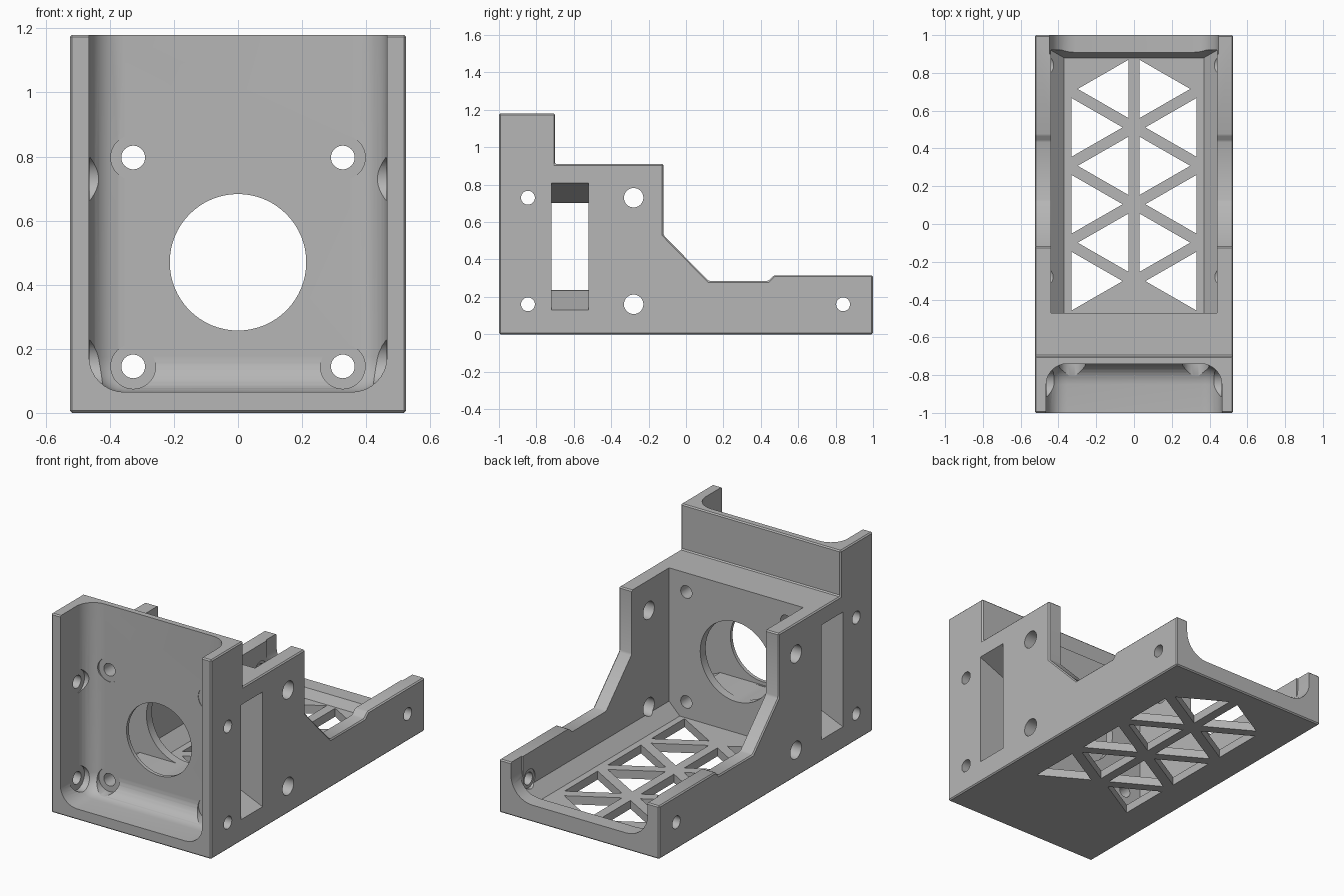
import bpy, bmesh, math
from mathutils import Matrix, Vector

old = bpy.data.objects.get("Cube")
if old:
    bpy.data.objects.remove(old, do_unlink=True)

grey = bpy.data.materials.new("matte grey")
grey.use_nodes = True
grey.diffuse_color = (0.47, 0.47, 0.47, 1)
grey.node_tree.nodes["Principled BSDF"].inputs["Base Color"].default_value = (0.47, 0.47, 0.47, 1)


def finish(bm, name):
    bmesh.ops.recalc_face_normals(bm, faces=bm.faces)
    mesh = bpy.data.meshes.new(name)
    bm.to_mesh(mesh)
    bm.free()
    mesh.materials.append(grey)
    obj = bpy.data.objects.new(name, mesh)
    bpy.context.collection.objects.link(obj)
    return obj


def prism(name, points, axis, lo, hi, bevel=0):
    """Extrude a 2D outline along x, y or z."""
    place = {"x": lambda a, b: (lo, a, b), "y": lambda a, b: (a, lo, b), "z": lambda a, b: (a, b, lo)}[axis]
    bm = bmesh.new()
    face = bm.faces.new([bm.verts.new(place(a, b)) for a, b in points])
    new = bmesh.ops.extrude_face_region(bm, geom=[face])["geom"]
    step = Vector([hi - lo if axis == c else 0 for c in "xyz"])
    bmesh.ops.translate(bm, vec=step, verts=[g for g in new if isinstance(g, bmesh.types.BMVert)])
    if bevel:
        bmesh.ops.recalc_face_normals(bm, faces=bm.faces)
        bmesh.ops.bevel(bm, geom=bm.edges[:], offset=bevel, segments=1, affect="EDGES")
    return finish(bm, name)


def box(name, lo, hi, radius=0, only=None):
    """Box with optional rounded edges, all or along one axis."""
    bm = bmesh.new()
    bmesh.ops.create_cube(bm, size=1)
    for v in bm.verts:
        v.co = Vector([l if c < 0 else h for c, l, h in zip(v.co, lo, hi)])
    if radius:
        edges = [e for e in bm.edges
                 if only is None or abs((e.verts[0].co - e.verts[1].co)[only]) > 0.001]
        bmesh.ops.bevel(bm, geom=edges, offset=radius, segments=8, profile=0.5, affect="EDGES")
    return finish(bm, name)


def cylinder(name, axis, a, b, radius, lo, hi, sides=40):
    ring = [(a + radius * math.cos(t * math.tau / sides), b + radius * math.sin(t * math.tau / sides))
            for t in range(sides)]
    return prism(name, ring, axis, lo, hi)


# Bracket body from its side outline
outline = [(-1, 0), (1, 0), (1, 0.315), (0.47, 0.315), (0.44, 0.285), (0.12, 0.285),
           (-0.12, 0.53), (-0.12, 0.91), (-0.7, 0.91), (-0.7, 1.18), (-1, 1.18)]
body = prism("motor_bracket", outline, "x", -0.525, 0.525, bevel=0.007)
cutters = []

# Rounded front recess
cutters.append(box("front_recess", (-0.465, -1.4, 0.065), (0.465, -0.74, 1.6), 0.11))

# Rear tray with sloped lower edges
bm = bmesh.new()
for x, y0, y1, z in ((0.44, -0.47, 0.92, 1.3), (0.44, -0.47, 0.92, 0.12), (0.37, -0.47, 0.88, 0.05)):
    for s in (-1, 1):
        bm.verts.new((s * x, y0, z))
        bm.verts.new((s * x, y1, z))
bmesh.ops.convex_hull(bm, input=bm.verts[:])
bmesh.ops.dissolve_limit(bm, angle_limit=0.01, verts=bm.verts[:], edges=bm.edges[:])
cutters.append(finish(bm, "tray"))

# Scooped end wall
cutters.append(box("end_scoop", (-0.448, 0.9, 0.1), (0.448, 1.2, 0.8), 0.14, only=1))

# Shaft opening, with a wider seat behind the front plate
cutters.append(cylinder("shaft_hole", "y", 0, 0.47, 0.213, -0.9, -0.4, 64))
cutters.append(cylinder("shaft_seat", "y", 0, 0.47, 0.236, -0.71, -0.4, 64))

# Side windows that narrow inwards
cutters.append(box("window_core", (-0.29, -0.719, 0.237), (0.29, -0.521, 0.703)))
for s in (-1, 1):
    flare = [(s * 0.28, 0.235), (s * 0.6, 0.098), (s * 0.6, 0.842), (s * 0.28, 0.705)]
    cutters.append(prism("window_flare", flare, "y", -0.72, -0.52))

# Cross holes through both side walls, with clearance inside
for y, z, r in ((-0.845, 0.73, 0.037), (-0.845, 0.16, 0.037), (-0.28, 0.73, 0.052),
                (-0.28, 0.16, 0.052), (0.84, 0.16, 0.037)):
    for s in (-1, 1):
        cutters.append(cylinder("side_hole", "x", y, z, r, s * 0.4, s * 0.6))
        if y < -0.8:
            cutters.append(cylinder("side_clearance", "x", y, z, 0.07, s * 0.3, s * 0.464))
        elif y > 0.8:
            cutters.append(cylinder("side_clearance", "x", y, z, 0.055, s * 0.3, s * 0.445))

# Screw holes in the front plate
for s in (-1, 1):
    for z in (0.145, 0.797):
        cutters.append(cylinder("screw_hole", "y", s * 0.327, z, 0.037, -0.9, -0.4))
        cutters.append(cylinder("screw_head", "y", s * 0.327, z, 0.07, -1.1 + 0.2, -0.737))

# Triangular floor lattice
pitch, half = 0.407, 0.155
for s in (-1, 1):
    for k in range(3):
        inner = 0.715 - k * pitch
        outer = inner - pitch / 2
        for y, base, tip in ((inner, 0.028, 0.298), (outer, 0.33, 0.06)):
            tri = [(s * base, y + half), (s * tip, y), (s * base, y - half)]
            cutters.append(prism("lattice_gap", tri, "z", -0.1, 0.08))

# Carve the body
bpy.context.view_layer.objects.active = body
for cutter in cutters:
    mod = body.modifiers.new("cut", "BOOLEAN")
    mod.operation = "DIFFERENCE"
    mod.solver = "EXACT"
    mod.object = cutter
    bpy.ops.object.modifier_apply(modifier=mod.name)
    bpy.data.objects.remove(cutter, do_unlink=True)

for obj in bpy.context.selected_objects:
    obj.select_set(False)
body.select_set(True)
bpy.ops.object.shade_smooth_by_angle(angle=math.radians(30))
